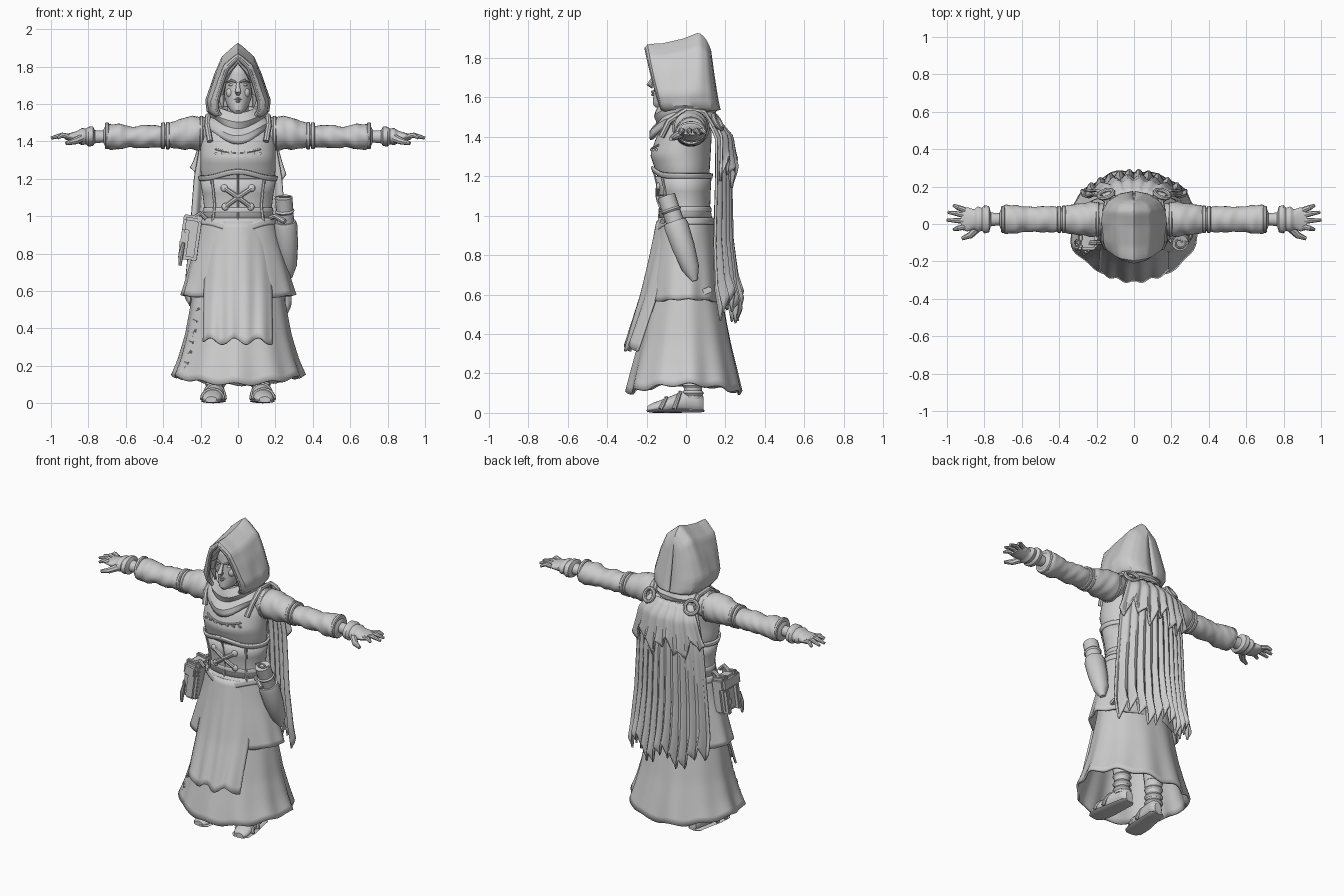
import bpy, bmesh, math
from math import sin, cos, pi
from mathutils import Vector

if "Cube" in bpy.data.objects:
    bpy.data.objects.remove(bpy.data.objects["Cube"])

grey = bpy.data.materials.new("plain grey")
grey.use_nodes = True
grey.diffuse_color = (0.6, 0.6, 0.6, 1)
grey.node_tree.nodes["Principled BSDF"].inputs["Base Color"].default_value = (0.6, 0.6, 0.6, 1)


def finish(name, bm, thick=0, angle=35):
    bmesh.ops.recalc_face_normals(bm, faces=bm.faces)
    me = bpy.data.meshes.new(name)
    bm.to_mesh(me)
    bm.free()
    ob = bpy.data.objects.new(name, me)
    bpy.context.collection.objects.link(ob)
    me.materials.append(grey)
    if thick:
        mod = ob.modifiers.new("thickness", 'SOLIDIFY')
        mod.thickness, mod.offset = thick, 0
    bpy.ops.object.select_all(action='DESELECT')
    ob.select_set(True)
    bpy.context.view_layer.objects.active = ob
    bpy.ops.object.shade_smooth_by_angle(angle=math.radians(angle))
    return ob


def grid(name, f, nu, nv, closed=True, cap=False, thick=0):
    """Surface f(u, v); u runs around when closed."""
    bm = bmesh.new()
    cols = nu if closed else nu + 1
    rows = [[bm.verts.new(f(i / nu, j / nv)) for i in range(cols)] for j in range(nv + 1)]
    for a, b in zip(rows, rows[1:]):
        for i in range(nu):
            k = (i + 1) % cols
            bm.faces.new((a[i], a[k], b[k], b[i]))
    if cap:
        bm.faces.new(rows[0])
        bm.faces.new(rows[-1])
    return finish(name, bm, thick)


def sample(tab, t):
    if t <= tab[0][0]:
        return tab[0][1:]
    for p, q in zip(tab, tab[1:]):
        if t <= q[0]:
            k = (t - p[0]) / (q[0] - p[0])
            return [x + (y - x) * k for x, y in zip(p[1:], q[1:])]
    return tab[-1][1:]


def around(tab, z, a, off=0, k=1):
    """Point on an upright body, rows (z, half width, front y, back y); a = 0 is the front."""
    w, f, b = sample(tab, z)
    return Vector(((w * k + off) * sin(a), (f + b) / 2 - ((b - f) / 2 * k + off) * cos(a), z))


def loft(name, tab, n=32, m=24, cap=True):
    z0, z1 = tab[0][0], tab[-1][0]
    return grid(name, lambda u, v: around(tab, z0 + (z1 - z0) * v, u * 2 * pi), n, m, cap=cap)


def tube(name, pts, radii, n=10, flat=1.0, up=(0, 0, 1)):
    """Tapered tube; flat squashes it along the second axis."""
    pts = [Vector(p) for p in pts]
    def f(u, v):
        j = round(v * (len(pts) - 1))
        d = (pts[min(j + 1, len(pts) - 1)] - pts[max(j - 1, 0)]).normalized()
        side = d.cross(Vector(up)).normalized()
        r = radii[j] if isinstance(radii, (list, tuple)) else radii
        return pts[j] + side * r * cos(u * 2 * pi) + side.cross(d) * r * flat * sin(u * 2 * pi)
    return grid(name, f, n, len(pts) - 1, cap=True)


def box(name, loc, size, bevel=0.008, rot=None):
    bm = bmesh.new()
    bmesh.ops.create_cube(bm, size=1)
    bmesh.ops.scale(bm, vec=size, verts=bm.verts)
    if bevel:
        bmesh.ops.bevel(bm, geom=bm.edges, offset=bevel, segments=2, affect='EDGES')
    ob = finish(name, bm)
    ob.location = loc
    if rot:
        ob.rotation_euler = rot
    return ob


def ball(name, loc, size):
    bm = bmesh.new()
    bmesh.ops.create_uvsphere(bm, u_segments=16, v_segments=10, radius=1)
    bmesh.ops.scale(bm, vec=size, verts=bm.verts)
    finish(name, bm, angle=60).location = loc


# torso and corset
torso = [(.93, .195, -.13, .13), (1.05, .168, -.12, .11), (1.17, .185, -.135, .115), (1.23, .2, -.155, .12),
         (1.31, .202, -.182, .125), (1.4, .2, -.15, .13), (1.47, .19, -.105, .13), (1.52, .14, -.06, .12), (1.55, .07, -.04, .09)]
loft("bodice", torso, 40, 30)

def band(name, z0, z1, off, dip=0):
    def f(u, v):
        a = u * 2 * pi
        z = z0 + (z1 - z0) * v + dip * max(0, cos(a)) ** 6
        return around(torso, z, a, off)
    grid(name, f, 48, 3, thick=.012)

band("corset", .97, 1.2, .006)
band("corset_top_trim", 1.19, 1.215, .012, .035)
band("waist_belt", .955, .99, .014, -.04)
band("back_belt", 1.02, 1.045, .01)
for s in (1, -1):
    p = [around(torso, 1.05 + .1 * t, s * (t - .5) * .75, .016) for t in (0, .25, .5, .75, 1)]
    tube("corset_cross_lace", p, .013, 8, up=(0, 1, 0))
    for e in (p[0], p[-1]):
        ball("lace_stud", e, (.02, .012, .02))
    tube("corset_side_seam", [around(torso, .97 + .045 * i, s * .75, .014) for i in range(6)], .009, 6, up=(0, 1, 0))
tube("corset_front_seam", [around(torso, .95 + .05 * i, 0, .012) for i in range(7)], .006, 6, up=(0, 1, 0))
for i in range(7):
    box("chest_stitch", around(torso, 1.335, (i - 3) * .2, .003), (.022, .012, .014), .003)
tube("chest_seam", [around(torso, 1.36 - .02 * cos(a / 7 * 1.5), a * .09, .002) for a in range(-7, 8)], .006, 6)

# skirts
under = [(.1, .355, -.3, .285), (.2, .32, -.275, .262), (.35, .28, -.235, .225), (.6, .235, -.18, .175), (.98, .185, -.13, .125)]
over = [(.56, .305, -.185, .18), (.7, .265, -.17, .165), (.85, .22, -.15, .145), (.99, .19, -.135, .13)]

def skirt(tab, a, v, wave, hem):
    lo, hi = tab[0][0], tab[-1][0]
    z = lo + (hi - lo) * v
    p = around(tab, z, a, 0, 1 + (1 - v) ** 1.5 * wave * (cos(11 * a) + .6 * cos(7 * a + 1) - 1))
    p.z += hem * (1 - v) ** 4 * (1 + cos(11 * a + .6) * .4 - cos(2 * a))
    return p

grid("long_skirt", lambda u, v: skirt(under, u * 2 * pi, v, .022, .022), 96, 24, thick=.014)
grid("short_overskirt", lambda u, v: skirt(over, u * 2 * pi, v, .02, .008), 80, 14, thick=.014)
apron_tab = [(.33, .185, -.305), (.6, .18, -.225), (.8, .17, -.18), (.97, .15, -.145)]

def apron(u, v):
    x = u * 2 - 1
    w, y = sample(apron_tab, .33 + .64 * v)
    fold = .008 * (1 - v) * cos(x * 13)
    return (w * x, y + (1.6 + 1.6 * v) * (w * x) ** 2 + fold, .33 + .64 * v + (1 - v) ** 4 * .018 * cos(x * 9 + 1))

grid("front_apron", apron, 28, 18, closed=False, thick=.012)
for i in range(6):
    v = .11 + i * .068
    p = skirt(under, -1.02, v, .022, .022)
    box("skirt_side_tie", p, (.045, .02, .018), .005, (0, .3 * (-1) ** i, -.9))
tube("skirt_side_seam", [skirt(under, -1.02, .06 + .05 * i, .022, .022) for i in range(10)], .007, 6, up=(0, 1, 0))

# ragged cape in two layers
cape_tab = [(.49, .285, .29), (.62, .28, .262), (.85, .26, .24), (1.2, .235, .235), (1.4, .2, .215), (1.48, .15, .15)]

def cape(u, v, low, off, teeth, jag, widen):
    x = u * 2 - 1
    z = low + (1.48 - low) * v
    w, y = sample(cape_tab, z)
    w += widen * (1 - v)
    z += (1 - v) ** 3 * jag * (abs((u * teeth) % 1 - .5) * 2 + .5 * sin(u * 17))
    fold = .012 * (1 - v * .7) * cos(u * teeth * 2 * pi)
    return (w * x, y + off - 1.35 * (w * x) ** 2 + fold, z)

grid("long_cape", lambda u, v: cape(u, v, .49, -.012, 11, .085, 0), 88, 22, closed=False, thick=.012)
grid("short_cape", lambda u, v: cape(u, v, 1.18, .016, 7, .08, .02), 56, 12, closed=False, thick=.012)
for s in (1, -1):
    bm = bmesh.new()
    ring = [[bm.verts.new(((.04 + .012 * cos(b * pi / 4)) * cos(a * pi / 10), .012 * sin(b * pi / 4),
                           (.04 + .012 * cos(b * pi / 4)) * sin(a * pi / 10))) for b in range(8)] for a in range(20)]
    for a in range(20):
        for b in range(8):
            bm.faces.new((ring[a][b], ring[a - 1][b], ring[a - 1][b - 1], ring[a][b - 1]))
    ob = finish("cape_ring", bm)
    ob.location, ob.rotation_euler = (s * .15, .16, 1.475), (.5, 0, s * -.3)

# scarf and neck
loft("neck", [(1.42, .06, -.07, .06), (1.6, .055, -.09, .04)], 16, 4)
scarf_tab = [(0, .165, -.145, .145, 1.47), (.2, .165, -.15, .155, 1.5), (.4, .14, -.125, .14, 1.525),
             (.6, .148, -.145, .155, 1.55), (.8, .125, -.13, .14, 1.58), (1, .09, -.1, .1, 1.565)]

def scarf(u, v):
    a = u * 2 * pi
    w, f, b, z = sample(scarf_tab, v)
    front = max(0, cos(a))
    r = 1 + .03 * sin(5 * a + v * 9)
    return (w * r * sin(a), (f + b) / 2 - (b - f) / 2 * r * cos(a) - .03 * (1 - v) * front, z - front ** 3 * .085 * (1 - v * .75))

grid("neck_scarf", scarf, 40, 10, thick=.016)

# head and face
head = [(1.55, .022, -.155, -.1), (1.565, .042, -.168, -.05), (1.6, .062, -.166, .01), (1.65, .077, -.163, .05),
        (1.72, .084, -.16, .07), (1.78, .078, -.155, .06), (1.83, .04, -.11, .03)]
loft("head", head, 28, 20)
tube("nose", [(0, -.157, 1.715), (0, -.17, 1.69), (0, -.185, 1.665), (0, -.166, 1.655)], [.008, .011, .016, .012], 10, up=(1, 0, 0))
tube("upper_lip", [(-.027, -.152, 1.622), (0, -.17, 1.628), (.027, -.152, 1.622)], [.003, .008, .003], 8)
tube("lower_lip", [(-.022, -.153, 1.618), (0, -.169, 1.614), (.022, -.153, 1.618)], [.003, .008, .003], 8)
for s in (1, -1):
    ball("eye", (s * .034, -.145, 1.702), (.017, .009, .007))
    tube("brow", [(s * .012, -.164, 1.716), (s * .035, -.158, 1.726), (s * .062, -.13, 1.715)], [.006, .008, .004], 8)
    ball("cheek", (s * .042, -.13, 1.66), (.022, .02, .026))
    tube("hair_side", [(0, -.145, 1.83), (s * .045, -.155, 1.785), (s * .082, -.14, 1.72),
                       (s * .095, -.12, 1.65), (s * .08, -.115, 1.58)], [.016, .028, .026, .022, .01], 8, .6)

# hood: arches swept from the face opening to the back seam
arch = [(0, 0, 1), (.12, .2, .93), (.3, .5, .82), (.5, .74, .58), (.75, 1, .24), (.9, .95, .08), (1, .78, 0)]
slices = [(0, -.2, -.115, .115, 1.848), (.08, -.19, -.105, .142, 1.862), (.25, -.12, -.06, .158, 1.865), (.5, -.01, .01, .165, 1.89),
          (.7, .065, .075, .158, 1.92), (.82, .095, .125, .135, 1.89), (.93, .112, .155, .085, 1.855), (1, .12, .168, .004, 1.83)]

def hood(u, v):
    t = u * 2 - 1
    x, h = sample(arch, abs(t))
    yt, yb, w, zt = sample(slices, v)
    crease = 1 + .015 * sin(v * 14 + abs(t) * 8)
    return (math.copysign(x * w * crease, t), yb + (yt - yb) * h ** .8, 1.535 + (zt - 1.535) * h)

grid("hood", hood, 40, 28, closed=False, thick=.018)
tube("hood_rim", [Vector(hood(i / 30, 0)) for i in range(31)], .011, 8, up=(0, 1, 0))

# arms, gloves and hands
sleeve_tab = [(.15, .08, 1.37, 1.525), (.2, .092, 1.355, 1.535), (.28, .088, 1.355, 1.53), (.35, .075, 1.365, 1.505),
              (.38, .066, 1.37, 1.49), (.42, .068, 1.37, 1.485), (.52, .07, 1.362, 1.487), (.57, .064, 1.37, 1.475),
              (.63, .077, 1.357, 1.495), (.69, .076, 1.357, 1.492), (.71, .06, 1.37, 1.48), (.72, .035, 1.39, 1.46)]
glove_tab = [(.7, .032, 1.395, 1.455), (.765, .036, 1.39, 1.46), (.775, .07, 1.375, 1.48), (.8, .076, 1.372, 1.478),
             (.812, .06, 1.385, 1.468), (.835, .068, 1.378, 1.47), (.855, .055, 1.39, 1.458), (.89, .064, 1.4, 1.447), (.925, .055, 1.41, 1.437)]

def limb(name, tab, s, rough):
    x0, x1 = tab[0][0], tab[-1][0]
    def f(u, v):
        x = x0 + (x1 - x0) * v
        r, lo, hi = sample(tab, x)
        a = u * 2 * pi
        k = 1 + rough * sin(x * 75 + 2 * sin(a)) * sin(a * 2 + x * 20)
        return (s * x, .025 + r * k * cos(a), (lo + hi) / 2 + (hi - lo) / 2 * k * sin(a))
    grid(name, f, 24, 48, cap=True)

for s in (1, -1):
    limb("sleeve", sleeve_tab, s, .055)
    limb("glove", glove_tab, s, .02)
    for x, r in ((.195, .093), (.375, .073), (.4, .072), (.7, .072)):
        zc = 1.443 if x < .3 else 1.43
        tube("sleeve_band", [(s * (x + d), .025, zc) for d in (-.011, -.006, .006, .011)], [r * .93, r, r, r * .93], 24)
    for i, (y, tip, dy) in enumerate(((.075, .965, .025), (.045, .995, .018), (.015, 1.0, .006), (-.015, .965, -.015))):
        tube("finger", [(s * .905, y, 1.425), (s * .94, y + dy * .5, 1.433), (s * tip, y + dy, 1.418)], [.015, .014, .008], 8)
    tube("thumb", [(s * .84, -.025, 1.415), (s * .875, -.06, 1.4), (s * .92, -.078, 1.39)], [.022, .018, .01], 8)
    tube("shoulder_strap", [(s * .15, -.125, 1.4), (s * .165, -.085, 1.48), (s * .16, 0, 1.535), (s * .15, .09, 1.525), (s * .14, .135, 1.45)],
         .016, 8, up=(1, 0, 0))

# legs and sandals
foot_tab = [(-.195, .03, .035), (-.17, .05, .05), (-.1, .056, .075), (-.03, .05, .105), (.03, .045, .12), (.07, .042, .11), (.09, .025, .08)]

def foot(u, v, x0, s):
    y = -.195 + .285 * v
    w, top = sample(foot_tab, y)
    a = u * 2 * pi
    return (s * (x0 - y * .12) + w * cos(a), y, max(.012, top / 2 + top / 2 * sin(a)))

for s in (1, -1):
    grid("foot", lambda u, v: foot(u, v, .12, s), 20, 18, cap=True)
    tube("sole", [(s * (.12 - y * .12), y, .011) for y, w, t in foot_tab], [w + .008 for y, w, t in foot_tab], 12, .18)
    for y in (-.13, -.06):
        w, top = sample(foot_tab, y)
        tube("sandal_strap", [(s * (.12 - y * .12) + (w + .004) * cos(a * pi / 8), y + .03 * sin(a * pi / 8), .02 + (top - .01) * sin(a * pi / 8))
                              for a in range(9)], .011, 8, up=(0, 1, 0))
    tube("leg", [(s * .12, .035, .07), (s * .12, .035, .16), (s * .12, .03, .35), (s * .11, .02, .7)], [.045, .046, .065, .075], 16, up=(0, 1, 0))
    for z in (.1, .14, .19, .24):
        tube("leg_wrap", [(s * .12, .035, z + d) for d in (-.014, 0, .014)], [.046, .056, .046], 16, up=(0, 1, 0))

# hip satchel on the right side
tilt = (0, .14, 0)
box("satchel", (-.245, -.05, .875), (.075, .17, .22), .015, tilt)
box("satchel_flap", (-.25, -.05, .95), (.092, .18, .085), .015, tilt)
for y in (-.1, 0):
    box("satchel_strap", (-.255, y, .885), (.1, .028, .24), .006, tilt)
    box("satchel_buckle", (-.305, y, .85), (.018, .04, .04), .005, tilt)
    tube("satchel_hanger", [(-.17, y, .985), (-.2, y, 1.015), (-.24, y, .99)], .012, 8, up=(0, 1, 0))
tube("hanging_tassel", [(-.29, -.13, .86), (-.305, -.13, .8), (-.31, -.13, .735)], [.008, .014, .008], 8, up=(0, 1, 0))

# scroll case on the left side
top, end = Vector((.245, -.1, 1.1)), Vector((.275, .045, .67))
tube("scroll_case", [top.lerp(end, t) for t in (.3, .35, .6, .85, 1)], [.056, .062, .058, .045, .015], 16, up=(0, 1, 0))
tube("scroll", [top.lerp(end, t) for t in (0, .2, .4)], .046, 16, up=(0, 1, 0))
tube("scroll_curl", [top + Vector((cos(a) * (.012 + a * .0035), sin(a) * (.012 + a * .0035), .004)) for a in [i * .6 for i in range(17)]], .005, 6)
tube("scroll_tie", [top.lerp(end, t) for t in (.15, .17, .19)], [.046, .053, .046], 16, up=(0, 1, 0))
tube("scroll_hanger", [(.17, -.06, .99), (.2, -.09, 1.0), (.25, -.12, .97)], .014, 8)
box("skirt_tag", around(over, .62, 2.2, .01), (.03, .05, .03), .006, (.4, 0, 0))
